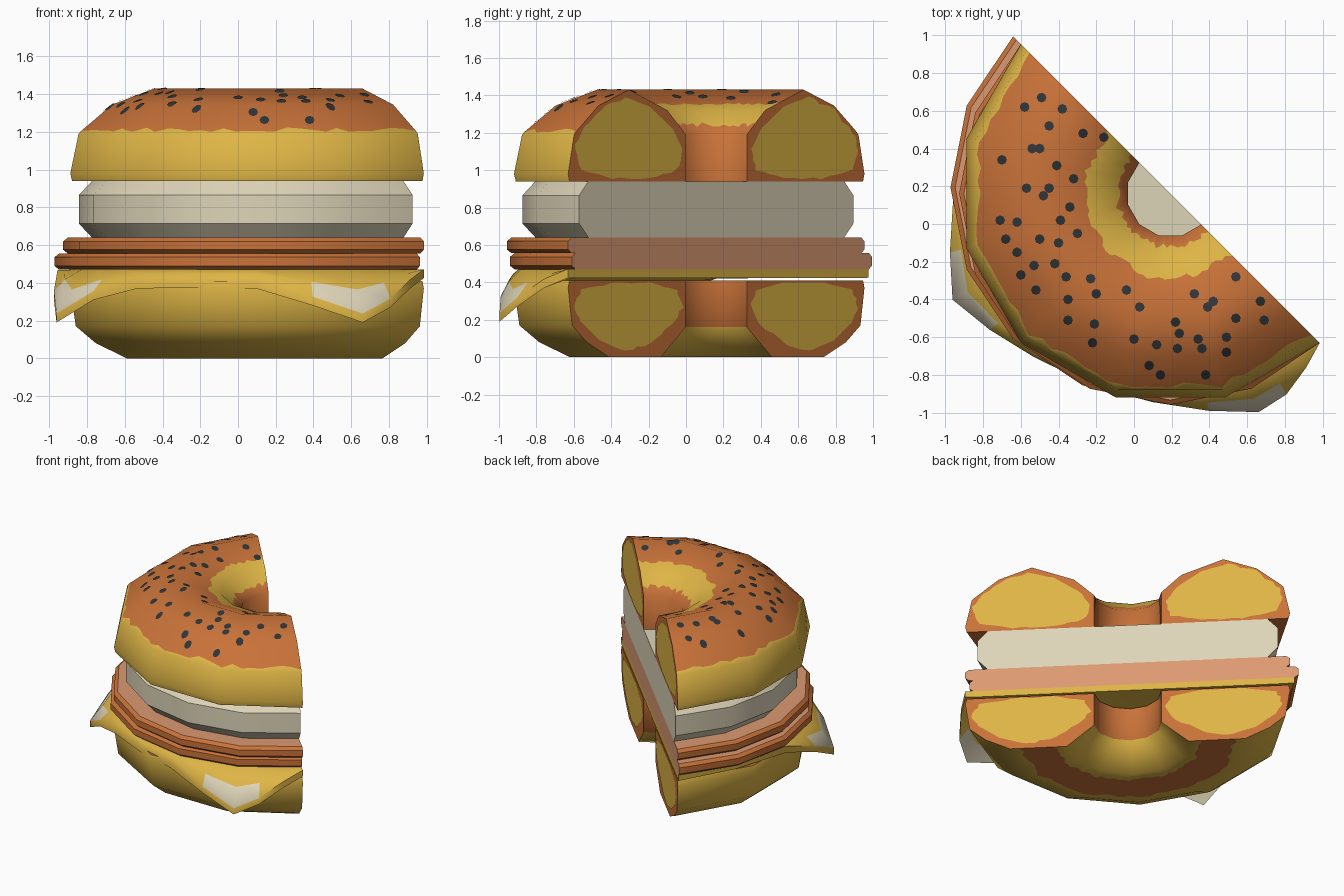
import bpy, bmesh, math, random
from mathutils import Vector

if "Cube" in bpy.data.objects:
    bpy.data.objects.remove(bpy.data.objects["Cube"])

random.seed(4)


def material(name, rgb):
    m = bpy.data.materials.new(name)
    m.diffuse_color = (*rgb, 1)
    m.use_nodes = True
    m.node_tree.nodes["Principled BSDF"].inputs["Base Color"].default_value = m.diffuse_color
    return m


YELLOW = material("bread and cheese yellow", (0.73, 0.46, 0.06))
BROWN = material("crust brown", (0.58, 0.168, 0.04))
CREAM = material("egg cream", (0.73, 0.66, 0.48))
PINK = material("meat pink", (0.72, 0.32, 0.17))
DARK = material("poppy seed dark", (0.03, 0.035, 0.038))

CUT = Vector((1, 1, 0)).normalized()      # direction the cut face looks
A0, A1 = math.radians(135), math.radians(315)
BUN = (0.193, 0.162)


def polar(c, r, z, a):
    return Vector((c[0] + r * math.cos(a), c[1] + r * math.sin(a), z))


def finish(name, bm, mats, angle=35):
    me = bpy.data.meshes.new(name)
    bm.to_mesh(me)
    bm.free()
    for m in mats:
        me.materials.append(m)
    me.shade_smooth()
    if angle:
        me.set_sharp_from_angle(angle=math.radians(angle))
    ob = bpy.data.objects.new(name, me)
    bpy.context.collection.objects.link(ob)
    return ob


def face(bm, pts, mat=0, toward=None):
    f = bm.faces.new([p if isinstance(p, bmesh.types.BMVert) else bm.verts.new(p) for p in pts])
    f.material_index = mat
    f.normal_update()
    if toward is not None and f.normal.dot(toward) < 0:
        f.normal_flip()
    return f


# --- bagel halves: crust shell of 6 facets per half turn, with wavy colour edges
def crust(name, profile, bands, wavy, sub=8, segs=6):
    bm = bmesh.new()
    pr = [Vector(p) for p in profile]
    normals, rows = [], []

    def perp(i):
        d = (pr[i + 1] - pr[i]).normalized()
        return Vector((-d.y, d.x))
    pn = [(perp(max(i - 1, 0)) + perp(min(i, len(pr) - 2))).normalized() for i in range(len(pr))]
    for s in range(segs * sub + 1):
        k = min(s // sub, segs - 1)
        t = s / sub - k
        a, b = (A0 + (A1 - A0) * j / segs for j in (k, k + 1))
        th = a + (b - a) * t
        row = []
        for i, p in enumerate(pr):
            if i in wavy:
                p = p + (pr[i - 1] - p).normalized() * random.uniform(-0.015, 0.022)
            v = polar(BUN, p.x, p.y, a).lerp(polar(BUN, p.x, p.y, b), t)
            row.append(bm.verts.new(v))
            normals.append((pn[i].x * math.cos(th), pn[i].x * math.sin(th), pn[i].y))
        rows.append(row)
    for r0, r1 in zip(rows, rows[1:]):
        for i, m in enumerate(bands):
            face(bm, [r0[i], r0[i + 1], r1[i + 1], r1[i]], m)
    ob = finish(name, bm, [YELLOW, BROWN], 0)
    ob.data.normals_split_custom_set_from_vertices(normals)


# --- cut faces with a pale crumb patch, and the flat sliced side
def crumb(name, profile, patch, flat_z, up, segs=6):
    bm = bmesh.new()
    for a in (A0, A1):
        face(bm, [polar(BUN, r, z, a) for r, z in profile], 1, CUT)
        pts = []
        for p, q in zip(patch, patch[1:] + patch[:1]):
            for k in range(4):
                r, z = Vector(p).lerp(Vector(q), k / 4)
                w = random.uniform(-0.01, 0.01)
                pts.append(polar(BUN, r + w, z + w * 0.5, a) + CUT * 0.003)
        face(bm, pts, 0, CUT)
    r0, r1 = 0.232, 1.11
    for k in range(segs):
        a, b = (A0 + (A1 - A0) * j / segs for j in (k, k + 1))
        face(bm, [polar(BUN, r0, flat_z, a), polar(BUN, r1, flat_z, a),
                  polar(BUN, r1, flat_z, b), polar(BUN, r0, flat_z, b)], 1, Vector((0, 0, up)))
    finish(name, bm, [YELLOW, BROWN])


top = [(0.232, 0.94), (0.232, 1.19), (0.29, 1.245), (0.37, 1.32), (0.46, 1.354), (0.66, 1.43),
       (0.89, 1.345), (1.055, 1.21), (1.075, 1.19), (1.12, 0.98), (1.11, 0.94)]
crust("top_bagel_crust", top, [1, 1, 0, 0, 1, 1, 1, 0, 0, 0], (2, 4, 7))
patch = [(0.255, 1.11), (0.34, 1.225), (0.505, 1.34), (0.69, 1.39), (0.88, 1.325), (1.03, 1.2),
         (1.075, 1.11), (1.02, 1.0), (0.8, 0.957), (0.5, 0.955), (0.3, 1.0)]
crumb("top_bagel_crumb", top, patch, 0.94, -1)

bottom = [(1.11, 0.41), (1.12, 0.37), (1.09, 0.17), (0.98, 0.08), (0.81, 0), (0.74, 0),
          (0.5, 0), (0.42, 0), (0.232, 0.16), (0.232, 0.41)]
crust("bottom_bagel_crust", bottom, [0, 0, 0, 0, 0, 1, 0, 0, 1], (5, 6))
crumb("bottom_bagel_crumb", bottom, [(r, 0.41 - (z - 0.94) * 0.84) for r, z in patch], 0.41, 1)


# --- half discs for the filling, 8 facets per half turn
def half_disc(name, c, R, z0, z1, bevel_r, bevel_z, mats, segs=8):
    bm = bmesh.new()
    pr = [(0, z1), (R - bevel_r, z1), (R, z1 - bevel_z), (R, z0 + bevel_z), (R - bevel_r, z0), (0, z0)]
    for k in range(segs):
        a, b = (A0 + (A1 - A0) * j / segs for j in (k, k + 1))
        for i in range(5):
            p, q = pr[i], pr[i + 1]
            pts = [polar(c, *p, a), polar(c, *q, a), polar(c, *q, b), polar(c, *p, b)]
            if i == 0:
                pts = pts[:3]
            if i == 4:
                pts = [pts[0], pts[1], pts[3]]
            face(bm, pts, 0 if i == 0 else 1)
    for a in (A0, A1):
        face(bm, [polar(c, *p, a) for p in pr], 0, CUT)
    bmesh.ops.remove_doubles(bm, verts=bm.verts, dist=1e-4)
    finish(name, bm, mats)


half_disc("egg_patty", BUN, 1.037, 0.64, 0.94, 0.07, 0.075, [CREAM, CREAM])
half_disc("upper_meat_slice", (0.193, 0.162), 1.12, 0.556, 0.64, 0.025, 0.02, [PINK, BROWN])
half_disc("lower_meat_slice", (0.162, 0.193), 1.135, 0.47, 0.556, 0.025, 0.02, [PINK, BROWN])

# --- cheese slice: flat centre, two drooping corners (angle, radius, lower edge height)
rim = [(135, 1.15, 0.425), (157, 1.11, 0.425), (180, 1.15, 0.42), (195, 1.21, 0.31), (206, 1.285, 0.19),
       (217, 1.2, 0.31), (230, 1.13, 0.37), (248, 1.1, 0.375), (265, 1.11, 0.37), (280, 1.17, 0.28),
       (292, 1.25, 0.19), (300, 1.23, 0.27), (308, 1.17, 0.37), (315, 1.12, 0.425)]
bm = bmesh.new()
T = 0.047
cols = []
for a, r, z in rim:
    a = math.radians(a)
    mid = (1.06 + (r - 1.06) * 0.6, 0.423 + (z - 0.423) * 0.45)
    ring = [(0, 0.423), (1.06, 0.423), mid, (r, z)]
    cols.append(([bm.verts.new(polar(BUN, q, h + T, a)) for q, h in ring],
                 [bm.verts.new(polar(BUN, q, h, a)) for q, h in ring]))
for (t0, b0), (t1, b1) in zip(cols, cols[1:]):
    for i in range(3):
        tip = int(i == 2 and min(b0[3].co.z, b1[3].co.z) < 0.2)   # pale drooping tips
        face(bm, [t0[i], t0[i + 1], t1[i + 1], t1[i]], tip)
        face(bm, [b1[i], b1[i + 1], b0[i + 1], b0[i]], tip)
    face(bm, [t0[3], b0[3], b1[3], t1[3]])
for t, b in (cols[0], cols[-1]):
    for i in range(3):
        face(bm, [t[i], b[i], b[i + 1], t[i + 1]], 0, CUT)
bmesh.ops.remove_doubles(bm, verts=bm.verts, dist=1e-4)
finish("cheese_slice", bm, [YELLOW, CREAM], 50)

# --- poppy seeds laid on the top facets (hundredths of a unit, from above)
spots = [(-49, 67), (-38, 61), (-58, 62), (-45, 52), (-27, 48), (-16, 46), (-54, 40), (-50, 40), (-70, 34),
         (-41, 31), (-32, 24), (-57, 19), (-45, 19), (-48, 15), (-34, 9), (-71, 2), (-62, 1), (-39, 2),
         (-30, -5), (-68, -8), (-62, -15), (-50, -8), (-40, -10), (-53, -22), (-42, -21), (-60, -27),
         (-36, -28), (-23, -29), (-52, -35), (-35, -40), (-20, -37), (-4, -35), (3, -44), (-35, -51),
         (-21, -53), (-22, -63), (0, -61), (12, -64), (22, -52), (24, -58), (34, -61), (36, -66), (23, -66),
         (8, -75), (14, -80), (38, -80), (49, -68), (49, -60), (32, -37), (39, -44), (42, -41), (54, -28),
         (67, -41), (54, -50), (69, -51)]


def top_height(x, y):
    dx, dy = x - BUN[0], y - BUN[1]
    a = math.atan2(dy, dx) % math.tau
    local = (a - A0) % math.radians(30) - math.radians(15)
    r = math.hypot(dx, dy) * math.cos(local) / math.cos(math.radians(15))
    for (r0, z0), (r1, z1) in zip(top[3:9], top[4:10]):
        if r0 <= r <= r1:
            return z0 + (z1 - z0) * (r - r0) / (r1 - r0)
    return top[9][1]


bm = bmesh.new()
for sx, sy in spots:
    pts = []
    for k in range(8):
        a = math.tau * k / 8
        x, y = sx / 100 + 0.026 * math.cos(a), sy / 100 + 0.026 * math.sin(a)
        pts.append((x, y, top_height(x, y) + 0.005))
    hub = bm.verts.new((sx / 100, sy / 100, top_height(sx / 100, sy / 100) + 0.006))
    ring = [bm.verts.new(p) for p in pts]
    for k in range(8):
        face(bm, [hub, ring[k], ring[(k + 1) % 8]])
finish("poppy_seeds", bm, [DARK])
